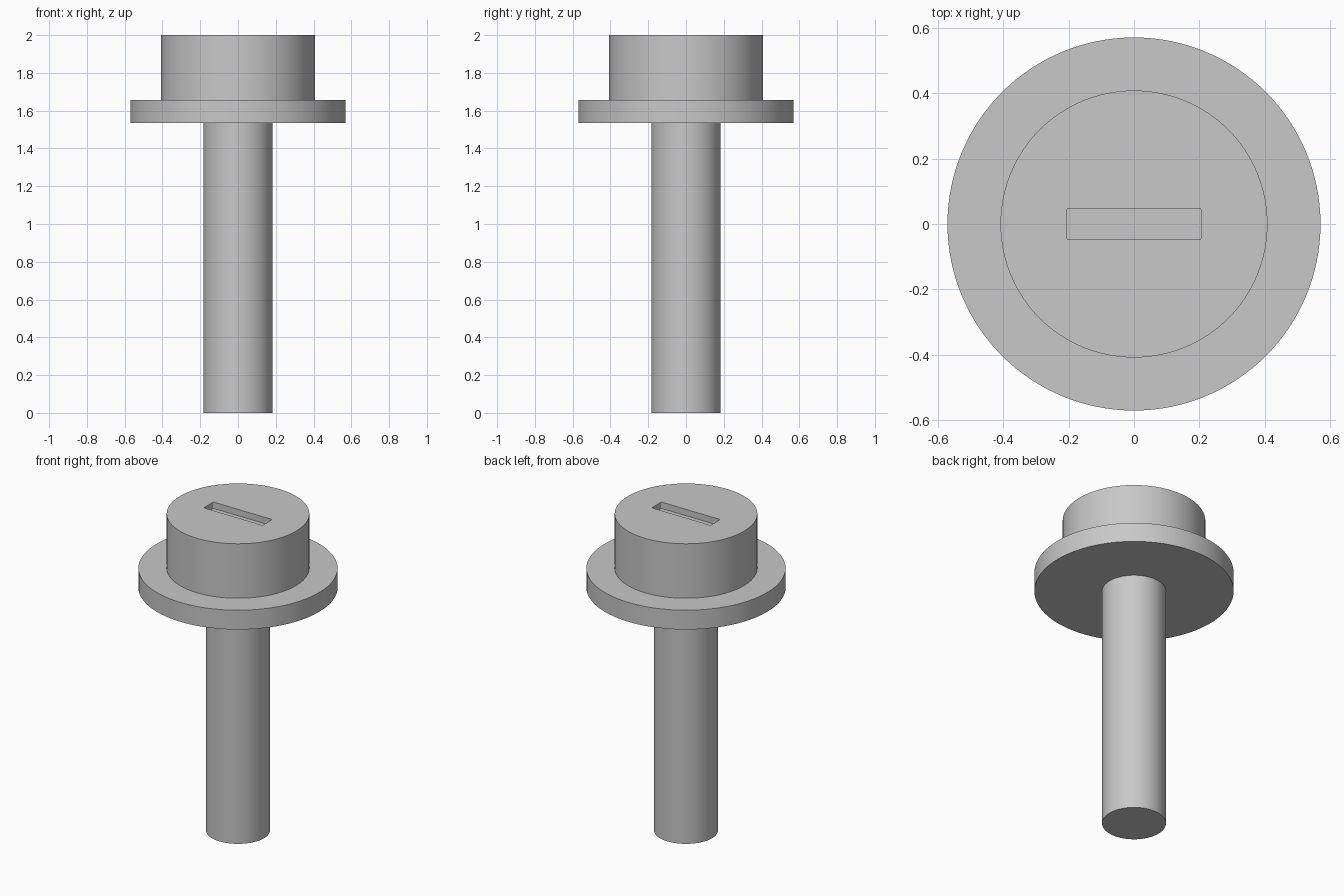
import bpy
import bmesh

cube = bpy.data.objects.get("Cube")
if cube:
    bpy.data.objects.remove(cube, do_unlink=True)

# Plain grey metal
grey = bpy.data.materials.new("grey_metal")
grey.use_nodes = True
colour = (0.58, 0.58, 0.58, 1)
grey.diffuse_color = colour
grey.node_tree.nodes["Principled BSDF"].inputs["Base Color"].default_value = colour


def disc(name, radius, bottom, top):
    """Upright cylinder between two heights."""
    bpy.ops.mesh.primitive_cylinder_add(
        vertices=128, radius=radius, depth=top - bottom,
        location=(0, 0, (bottom + top) / 2))
    obj = bpy.context.object
    obj.name = name
    obj.data.materials.append(grey)
    return obj


def smooth(obj):
    bpy.ops.object.select_all(action='DESELECT')
    obj.select_set(True)
    bpy.context.view_layer.objects.active = obj
    bpy.ops.object.shade_smooth_by_angle(angle=0.6)


# Shaft, flange and head
shaft = disc("shaft", 0.183, 0, 1.534)
flange = disc("flange", 0.57, 1.534, 1.656)
head = disc("head", 0.408, 1.656, 2)

# Slot cutter with slightly rounded vertical corners
slot_depth = 0.04
bpy.ops.mesh.primitive_cube_add(size=1, location=(0, 0, 2))
cutter = bpy.context.object
cutter.name = "slot_cutter"
cutter.hide_render = True
cutter.data.materials.append(grey)
bm = bmesh.new()
bm.from_mesh(cutter.data)
bmesh.ops.scale(bm, vec=(0.412, 0.095, 2 * slot_depth), verts=bm.verts)
uprights = [e for e in bm.edges
            if abs(e.verts[0].co.z - e.verts[1].co.z) > slot_depth]
bmesh.ops.bevel(bm, geom=uprights, offset=0.006, segments=3,
                profile=0.5, affect='EDGES')
bm.to_mesh(cutter.data)
bm.free()

# Cut the slot into the top of the head
cut = head.modifiers.new("slot", 'BOOLEAN')
cut.operation = 'DIFFERENCE'
cut.solver = 'EXACT'
cut.object = cutter
bpy.context.view_layer.objects.active = head
bpy.ops.object.modifier_apply(modifier=cut.name)
bpy.data.objects.remove(cutter, do_unlink=True)

for part in (shaft, flange, head):
    smooth(part)
